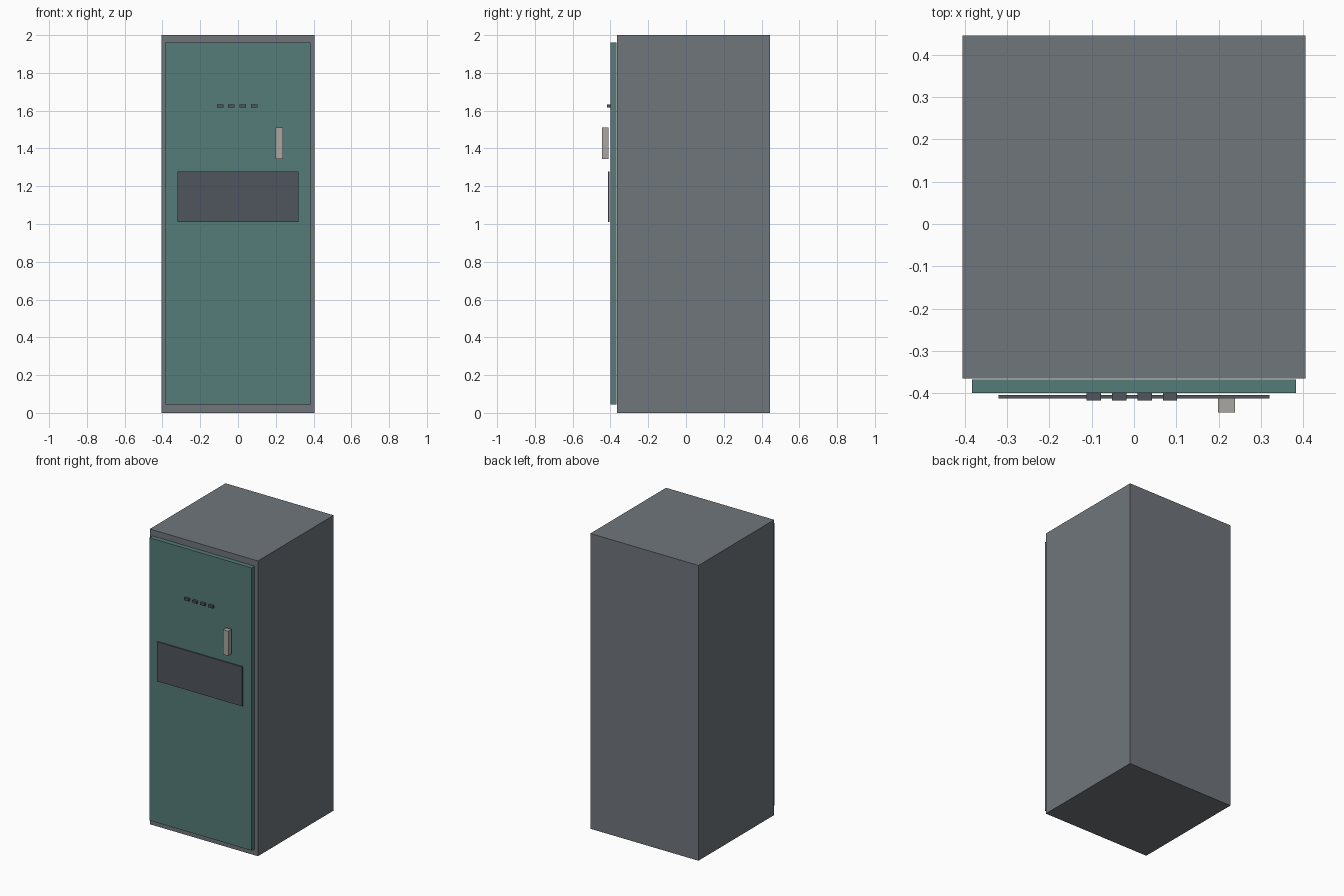
import bpy
import bmesh
from mathutils import Vector

if "Cube" in bpy.data.objects:
    bpy.data.objects.remove(bpy.data.objects["Cube"])


def material(name, rgb):
    mat = bpy.data.materials.new(name)
    mat.diffuse_color = (*rgb, 1.0)
    mat.use_nodes = True
    mat.node_tree.nodes["Principled BSDF"].inputs["Base Color"].default_value = mat.diffuse_color
    return mat


def box(name, x, y, z, mat):
    """Flat-sided box spanning the given (min, max) ranges."""
    lo, hi = Vector((x[0], y[0], z[0])), Vector((x[1], y[1], z[1]))
    bm = bmesh.new()
    bmesh.ops.create_cube(bm, size=1.0)
    bmesh.ops.scale(bm, vec=hi - lo, verts=bm.verts)
    mesh = bpy.data.meshes.new(name)
    bm.to_mesh(mesh)
    bm.free()
    mesh.materials.append(mat)
    obj = bpy.data.objects.new(name, mesh)
    obj.location = (lo + hi) / 2
    bpy.context.collection.objects.link(obj)
    return obj


steel = material("cabinet_grey", (0.16, 0.18, 0.20))
teal = material("door_teal", (0.09, 0.20, 0.19))
dark = material("dark_grey", (0.08, 0.09, 0.11))
metal = material("handle_metal", (0.40, 0.39, 0.36))

# Cabinet body
box("cabinet", (-0.405, 0.405), (-0.365, 0.445), (0, 2), steel)

# Door standing just proud of the cabinet front
box("door", (-0.383, 0.383), (-0.40, -0.368), (0.045, 1.96), teal)

# Wide dark panel and upright handle on the door
box("front_panel", (-0.32, 0.32), (-0.412, -0.404), (1.01, 1.277), dark)
box("handle", (0.199, 0.239), (-0.445, -0.411), (1.343, 1.51), metal)

# Row of indicator buttons
for i in range(4):
    cx = -0.095 + 0.06 * i
    box(f"button_{i + 1}", (cx - 0.017, cx + 0.017), (-0.417, -0.40),
        (1.616, 1.632), dark)
